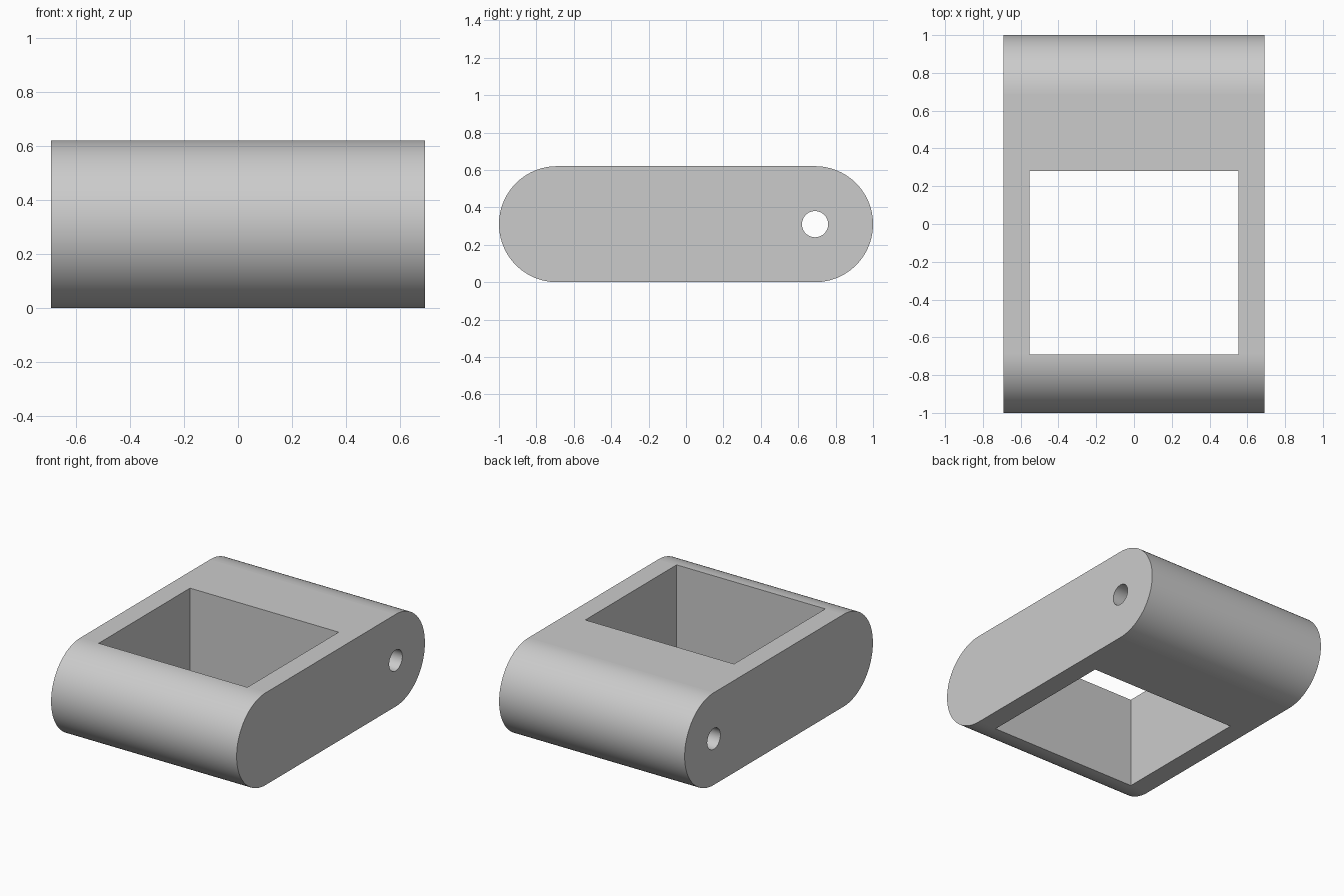
import bpy, bmesh, math

if "Cube" in bpy.data.objects:
    bpy.data.objects.remove(bpy.data.objects["Cube"])

HALF_X, R, CY, CZ = 0.69, 0.31, 0.69, 0.31   # half width, end radius, end centre


def prism_x(name, outline, half):
    """Extrude a closed (y, z) outline along x from -half to +half."""
    bm = bmesh.new()
    face = bm.faces.new([bm.verts.new((-half, y, z)) for y, z in outline])
    ext = bmesh.ops.extrude_face_region(bm, geom=[face])
    moved = [v for v in ext["geom"] if isinstance(v, bmesh.types.BMVert)]
    bmesh.ops.translate(bm, verts=moved, vec=(2 * half, 0, 0))
    bmesh.ops.recalc_face_normals(bm, faces=bm.faces[:])
    mesh = bpy.data.meshes.new(name)
    bm.to_mesh(mesh)
    bm.free()
    obj = bpy.data.objects.new(name, mesh)
    bpy.context.collection.objects.link(obj)
    return obj


def arc(cy, r, start, sweep, n):
    return [(cy + r * math.cos(start + sweep * i / n),
             CZ + r * math.sin(start + sweep * i / n)) for i in range(n + 1)]


# Rounded-end link body
body = prism_x("link_body",
               arc(CY, R, -math.pi / 2, math.pi, 48)
               + arc(-CY, R, math.pi / 2, math.pi, 48), HALF_X)

# Cutters: cross pin hole and rectangular window
hole = prism_x("pin_hole_cutter", arc(CY, 0.07, 0, 2 * math.pi, 48)[:-1], 1.0)
window = prism_x("window_cutter",
                 [(-0.69, -0.2), (0.28, -0.2), (0.28, 0.9), (-0.69, 0.9)], 0.553)

bpy.context.view_layer.objects.active = body
for cutter in (hole, window):
    mod = body.modifiers.new(cutter.name, "BOOLEAN")
    mod.operation, mod.solver, mod.object = "DIFFERENCE", "EXACT", cutter
    bpy.ops.object.modifier_apply(modifier=mod.name)
    bpy.data.objects.remove(cutter)

# Smooth only the curved walls; planar faces stay flat
for p in body.data.polygons:
    p.use_smooth = max(abs(c) for c in p.normal) < 0.99999
